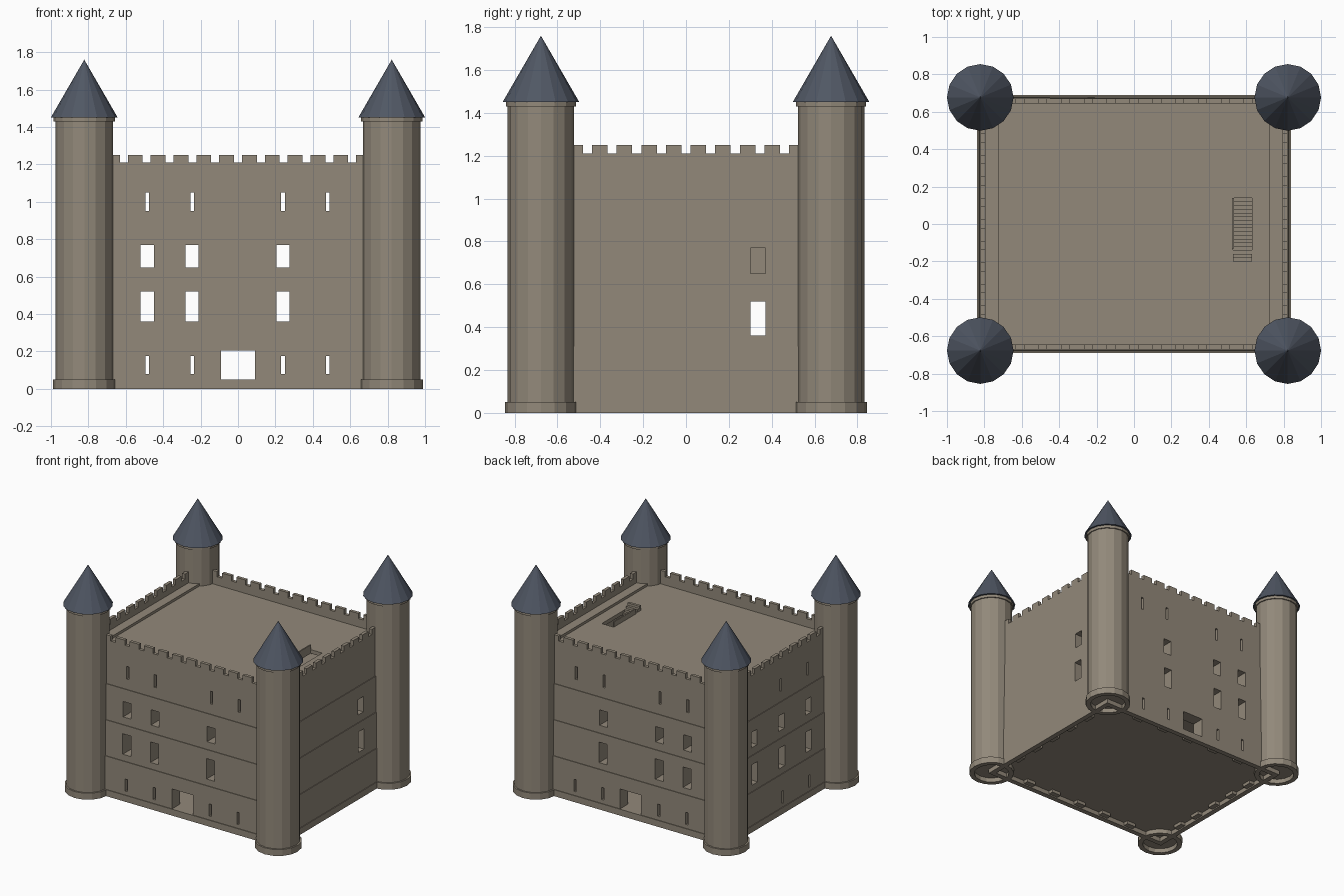
import bpy, bmesh
from math import pi
from mathutils import Matrix, Vector

cube = bpy.data.objects.get("Cube")
if cube:
    bpy.data.objects.remove(cube, do_unlink=True)


def material(name, rgb):
    m = bpy.data.materials.new(name)
    m.use_nodes = True
    m.diffuse_color = (*rgb, 1)
    m.node_tree.nodes["Principled BSDF"].inputs["Base Color"].default_value = (*rgb, 1)
    return m


STONE = material("warm grey stone", (0.29, 0.25, 0.195))
SLATE = material("blue grey slate", (0.08, 0.095, 0.127))


def finish(name, bm, mat=STONE):
    bmesh.ops.recalc_face_normals(bm, faces=bm.faces[:])
    mesh = bpy.data.meshes.new(name)
    bm.to_mesh(mesh)
    bm.free()
    mesh.materials.append(mat)
    obj = bpy.data.objects.new(name, mesh)
    bpy.context.scene.collection.objects.link(obj)
    return obj


def add_box(bm, x0, x1, y0, y1, z0, z1):
    size = Vector((x1 - x0, y1 - y0, z1 - z0))
    mid = Vector((x0 + x1, y0 + y1, z0 + z1)) / 2
    bmesh.ops.create_cube(bm, size=1, matrix=Matrix.Translation(mid) @ Matrix.Diagonal((*size, 1)))


def box(name, *bounds):
    bm = bmesh.new()
    add_box(bm, *bounds)
    return finish(name, bm)


def pierced(name, outline, holes, thick, matrix):
    """Flat sheet in local x-y with rectangular holes, thickened along local z."""
    u0, u1, v0, v1 = outline
    us = sorted({u0, u1, *(h[0] for h in holes), *(h[1] for h in holes)})
    vs = sorted({v0, v1, *(h[2] for h in holes), *(h[3] for h in holes)})
    bm = bmesh.new()
    grid = [[bm.verts.new((u, v, 0)) for v in vs] for u in us]
    for i in range(len(us) - 1):
        for j in range(len(vs) - 1):
            u, v = (us[i] + us[i + 1]) / 2, (vs[j] + vs[j + 1]) / 2
            if not any(h[0] < u < h[1] and h[2] < v < h[3] for h in holes):
                bm.faces.new((grid[i][j], grid[i + 1][j], grid[i + 1][j + 1], grid[i][j + 1]))
    new = bmesh.ops.extrude_face_region(bm, geom=bm.faces[:])["geom"]
    bmesh.ops.translate(bm, vec=(0, 0, thick), verts=[g for g in new if isinstance(g, bmesh.types.BMVert)])
    loose = [v for v in bm.verts if not v.link_faces]
    bmesh.ops.delete(bm, geom=loose, context='VERTS')
    bm.transform(matrix)
    return finish(name, bm)


def wall(name, half, offset, z0, z1, holes, thick, turn):
    """Upright wall; turn counts quarter turns from the front."""
    place = (Matrix.Rotation(turn * pi / 2, 4, 'Z') @ Matrix.Translation((0, -offset, 0))
             @ Matrix.Rotation(pi / 2, 4, 'X') @ Matrix.Diagonal((1, 1, -1, 1)))
    return pierced(name, (-half, half, z0, z1), holes, thick, place)


def openings(centres, width, z0, z1):
    return [(c - width / 2, c + width / 2, z0, z1) for c in centres]


def flip(holes):
    return [(-b, -a, c, d) for a, b, c, d in holes]


# Openings per storey: front (also mirrored on the back), left side, right side
SLITS = (-0.485, -0.245, 0.24, 0.48)
WIDE = (-0.485, -0.245, 0.24)
SLIT, BAY, THICK = 0.02, 0.07, 0.1
LEVELS = (0.05, 0.31, 0.59, 0.87, 1.14)
ROOF = LEVELS[-1]
front = [openings(SLITS, SLIT, 0.08, 0.175) + [(-0.09, 0.09, 0.05, 0.205)],
         openings(WIDE, BAY, 0.36, 0.52),
         openings(WIDE, BAY, 0.65, 0.77),
         openings(SLITS, SLIT, 0.95, 1.05)]
left = [[], openings([0.335], BAY, 0.36, 0.52), openings([0.335], BAY, 0.65, 0.77), []]
right = [openings((0, 0.33), SLIT, 0.08, 0.175),
         openings((-0.335, 0, 0.33), BAY, 0.36, 0.52),
         openings((-0.335, 0, 0.33), BAY, 0.65, 0.77),
         openings((0, 0.33), SLIT, 0.95, 1.05)]

# Four storeys, each set back a little from the one below
for i in range(4):
    z0, z1 = LEVELS[i], LEVELS[i + 1]
    hy = 0.685 - 0.005 * i
    hx = hy + 0.15
    tag = f"storey_{i + 1}"
    wall(tag + "_front_wall", hx, hy, z0, z1, front[i], THICK, 0)
    wall(tag + "_back_wall", hx, hy, z0, z1, flip(front[i]), THICK, 2)
    wall(tag + "_left_wall", hy - THICK, hx, z0, z1, left[i], THICK, 1)
    wall(tag + "_right_wall", hy - THICK, hx, z0, z1, right[i], THICK, 3)
    if i:
        box(tag + "_floor", -0.74, 0.74, -0.59, 0.59, z0 - 0.02, z0)

# Battlements: parapet with evenly spaced gaps
hx, hy, rim = 0.82, 0.67, 0.025
long_gaps = openings([0.122 * k for k in range(-5, 6)], 0.043, 1.21, 1.25)
short_gaps = openings([0.115 * k for k in range(-4, 5)], 0.043, 1.21, 1.25)
for turn, side in enumerate(("front", "left", "back", "right")):
    if turn % 2:
        wall(side + "_battlement", hy - rim, hx, ROOF, 1.25, short_gaps, rim, turn)
    else:
        wall(side + "_battlement", hx, hy, ROOF, 1.25, long_gaps, rim, turn)

# Roof deck with stair opening, and raised walks along both sides
pierced("roof_deck", (-0.725, 0.725, -0.645, 0.645), [(0.53, 0.63, -0.2, 0.14)],
        0.03, Matrix.Translation((0, 0, ROOF - 0.025)))
for s, side in ((1, "left"), (-1, "right")):
    a, b = sorted((s * 0.725, s * 0.795))
    box(side + "_roof_walk", a, b, -0.645, 0.645, ROOF - 0.02, ROOF + 0.025)


# Stairs made of solid steps
def stairs(name, y0, y1, z0, z1, steps=17):
    bm = bmesh.new()
    dy, dz = (y1 - y0) / steps, (z1 - z0) / steps
    for k in range(steps):
        a, b = sorted((y0 + k * dy, y0 + (k + 1) * dy))
        add_box(bm, 0.53, 0.63, a, b, z0, z0 + (k + 1) * dz)
    return finish(name, bm)


stairs("roof_stairs", 0.14, -0.2, LEVELS[3], ROOF + 0.045)
stairs("upper_stairs", -0.02, 0.38, LEVELS[2], LEVELS[3] - 0.02)
stairs("lower_stairs", 0.14, -0.2, LEVELS[1], LEVELS[2] - 0.02)
box("stair_rail", 0.525, 0.535, -0.13, 0.14, ROOF, ROOF + 0.045)

# Plinth: open ring with a recessed ground floor and small tabs beneath
px, py, pw = 0.84, 0.69, 0.04
pierced("plinth", (-px, px, -py, py), [(-px + pw, px - pw, -py + pw, py - pw)],
        0.05, Matrix.Identity(4))
box("ground_floor", -px + 0.02, px - 0.02, -py + 0.02, py - 0.02, 0.035, 0.049)
bm = bmesh.new()
for s in (1, -1):
    for k in (-2, -1, 0, 1, 2):
        y0, y1 = sorted((s * 0.61, s * 0.655))
        add_box(bm, 0.244 * k - 0.04, 0.244 * k + 0.04, y0, y1, 0.01, 0.04)
        x0, x1 = sorted((s * 0.76, s * 0.805))
        add_box(bm, x0, x1, 0.2 * k - 0.04, 0.2 * k + 0.04, 0.01, 0.04)
finish("plinth_tabs", bm)


# Corner towers: lathe a profile around a sixteen-sided ring
def lathe(name, profile, x, y, mat):
    bm = bmesh.new()
    verts = [bm.verts.new((r, 0, z)) for r, z in profile]
    edges = [bm.edges.new(pair) for pair in zip(verts, verts[1:])]
    bmesh.ops.spin(bm, geom=verts + edges, cent=(0, 0, 0), axis=(0, 0, 1), angle=2 * pi, steps=16)
    bmesh.ops.remove_doubles(bm, verts=bm.verts[:], dist=0.0005)
    bm.transform(Matrix.Translation((x, y, 0)))
    return finish(name, bm, mat)


SHAFT = [(0, 0.035), (0.13, 0.035), (0.13, 0), (0.167, 0), (0.167, 0.05), (0.155, 0.05),
         (0.155, 1.43), (0.164, 1.43), (0.164, 1.455), (0, 1.455)]
CONE = [(0, 1.452), (0.178, 1.452), (0, 1.76)]
for sx, side in ((1, "left"), (-1, "right")):
    for sy, end in ((-1, "front"), (1, "back")):
        lathe(f"{end}_{side}_tower", SHAFT, sx * 0.822, sy * 0.677, STONE)
        lathe(f"{end}_{side}_tower_roof", CONE, sx * 0.822, sy * 0.677, SLATE)
